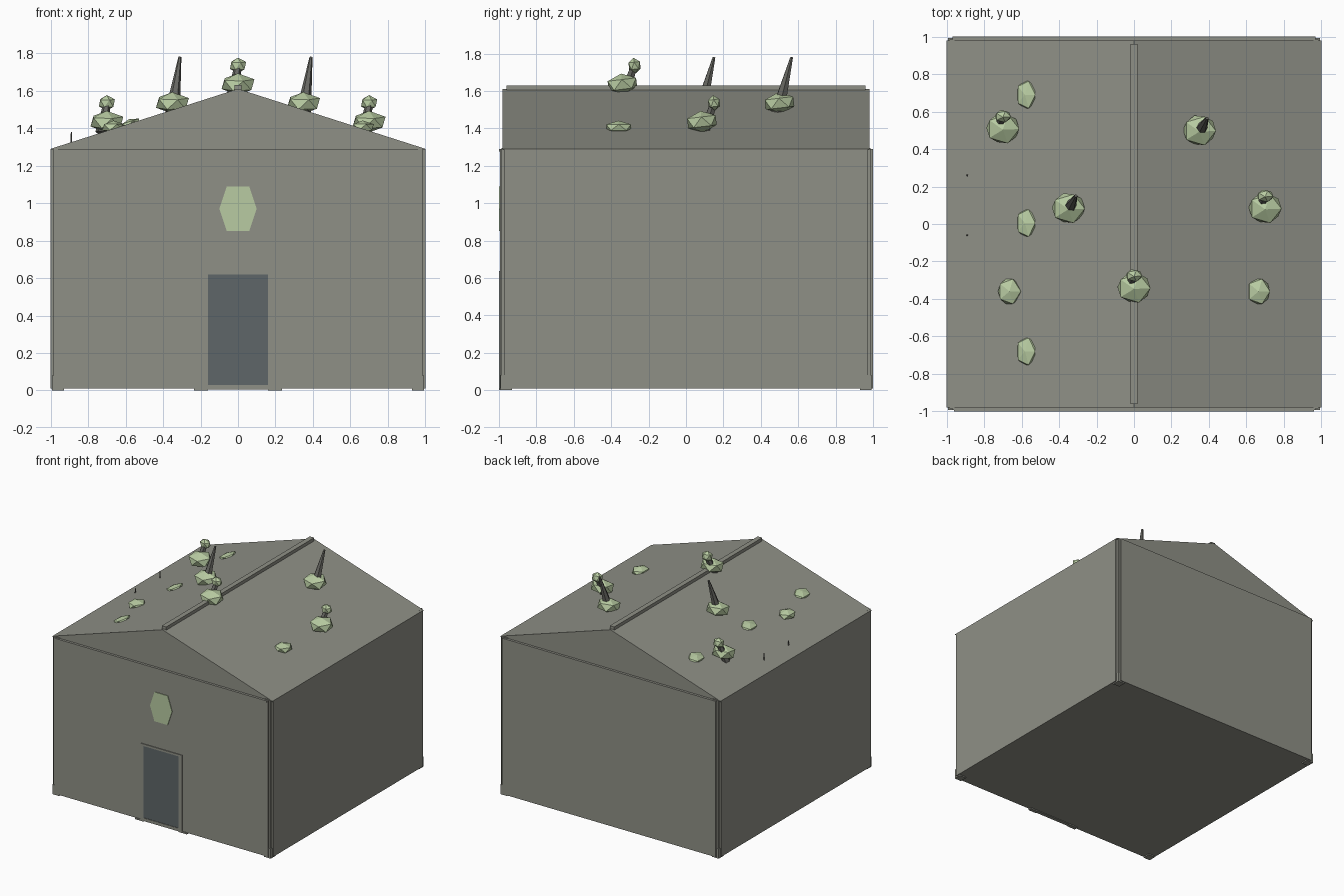
import bpy, math
from mathutils import Vector, Matrix

if "Cube" in bpy.data.objects:
    bpy.data.objects.remove(bpy.data.objects["Cube"])


def mat(name, rgb):
    m = bpy.data.materials.new(name)
    m.diffuse_color = (*rgb, 1)
    m.use_nodes = True
    m.node_tree.nodes["Principled BSDF"].inputs["Base Color"].default_value = m.diffuse_color
    return m


STONE = mat("grey_stone", (0.275, 0.28, 0.24))
LEAF = mat("pale_green", (0.48, 0.60, 0.36))
DOOR = mat("slate_blue", (0.112, 0.133, 0.138))
BARK = mat("dark_bark", (0.14, 0.14, 0.125))


def mesh(name, verts, faces, m):
    me = bpy.data.meshes.new(name)
    me.from_pydata(verts, [], faces)
    me.materials.append(m)
    ob = bpy.data.objects.new(name, me)
    bpy.context.collection.objects.link(ob)
    return ob


def box(name, x0, x1, y0, y1, z0, z1, m=STONE):
    v = [(x, y, z) for z in (z0, z1) for x, y in ((x0, y0), (x1, y0), (x1, y1), (x0, y1))]
    f = [(3, 2, 1, 0), (4, 5, 6, 7)] + [(i, (i + 1) % 4, (i + 1) % 4 + 4, i + 4) for i in range(4)]
    return mesh(name, v, f, m)


def prism(name, profile, y0, y1, m=STONE):
    # extrude an x,z outline (counter-clockwise seen from the front) along y
    n = len(profile)
    v = [(x, y, z) for y in (y0, y1) for x, z in profile]
    f = [tuple(range(n)), tuple(reversed(range(n, 2 * n)))]
    f += [((i + 1) % n, i, i + n, (i + 1) % n + n) for i in range(n)]
    return mesh(name, v, f, m)


def blob(name, loc, size, tilt=(0, 0, 0)):
    bpy.ops.mesh.primitive_ico_sphere_add(subdivisions=1, radius=1, location=loc, rotation=tilt)
    ob = bpy.context.object
    ob.name, ob.scale = name, size
    ob.data.materials.append(LEAF)


def stick(name, a, b, r0, r1):
    a, b = Vector(a), Vector(b)
    bpy.ops.mesh.primitive_cone_add(vertices=6, radius1=r0, radius2=r1, depth=(b - a).length)
    ob = bpy.context.object
    ob.name = name
    ob.matrix_world = Matrix.Translation((a + b) / 2) @ (b - a).to_track_quat('Z', 'Y').to_matrix().to_4x4()
    ob.data.materials.append(BARK)


# walls: two crossing blocks leave notched corners
box("wall_sides", -1, 1, -0.97, 0.97, 0.01, 1.29)
box("wall_front_back", -0.97, 0.97, -0.994, 1, 0.01, 1.289)
box("front_eave_beam", -0.96, 0.96, -1, -0.95, 1.275, 1.2895)

# corner posts with plinths
for sx in (-1, 1):
    for sy in (-1, 1):
        for part, r, z0, z1 in (("post", 0.986, 0.01, 1.295), ("plinth", 0.992, 0.0, 0.08)):
            xs, ys = sorted((sx * 0.93, sx * r)), sorted((sy * 0.93, sy * r))
            box("corner_" + part, *xs, *ys, z0, z1)

# gabled roof and ridge beam
prism("roof", [(-1, 1.285), (1, 1.285), (1, 1.29), (0, 1.61), (-1, 1.29)], -0.98, 0.98)
box("ridge_beam", -0.02, 0.02, -0.96, 0.96, 1.58, 1.63)

# door, frame and window
box("door", -0.16, 0.16, -0.996, -0.98, 0.03, 0.62, DOOR)
box("door_lintel", -0.19, 0.19, -1, -0.97, 0.62, 0.637)
box("door_sill", -0.16, 0.16, -1, -0.97, 0.005, 0.03)
for s in (-1, 1):
    box("door_jamb", *sorted((s * 0.16, s * 0.19)), -1, -0.97, 0, 0.637)
    box("door_foot", *sorted((s * 0.16, s * 0.235)), -1, -0.97, 0, 0.012)
prism("hexagon_window",
      [(-0.10, 0.97), (-0.06, 0.85), (0.06, 0.85), (0.10, 0.97), (0.06, 1.09), (-0.06, 1.09)],
      -0.999, -0.99, LEAF)

# large roof plants: a bush with either a spike or a budded stem
plants = [(-0.70, 0.51, 1.435, False), (0.70, 0.085, 1.435, False), (0, -0.34, 1.635, False),
          (0.35, 0.50, 1.535, True), (-0.35, 0.085, 1.535, True)]
for x, y, z, spiked in plants:
    blob("bush", (x, y, z), (0.098, 0.09, 0.058), (0.12, 0, 0.0))
    if spiked:
        stick("spike", (x, y - 0.01, z - 0.05), (x + 0.04, y + 0.065, z + 0.245), 0.04, 0.008)
    else:
        stick("stem", (x - 0.03, y + 0.01, z - 0.06), (x, y + 0.06, z + 0.09), 0.032, 0.02)
        blob("bud", (x, y + 0.065, z + 0.10), (0.048, 0.036, 0.042), (0.12, 0, 0))

# small bushes and flat clumps on the slopes
for s in (-1, 1):
    blob("small_bush", (s * 0.665, -0.36, 1.405), (0.068, 0.078, 0.036))
for y in (-0.68, 0.005, 0.69):
    blob("flat_clump", (-0.575, y, 1.425), (0.06, 0.085, 0.024), (0, -math.atan(0.32), 0))

# tiny twigs
for y, top in ((0.26, 1.38), (-0.06, 1.36)):
    stick("twig", (-0.89, y, 1.31), (-0.89, y, top), 0.006, 0.003)
